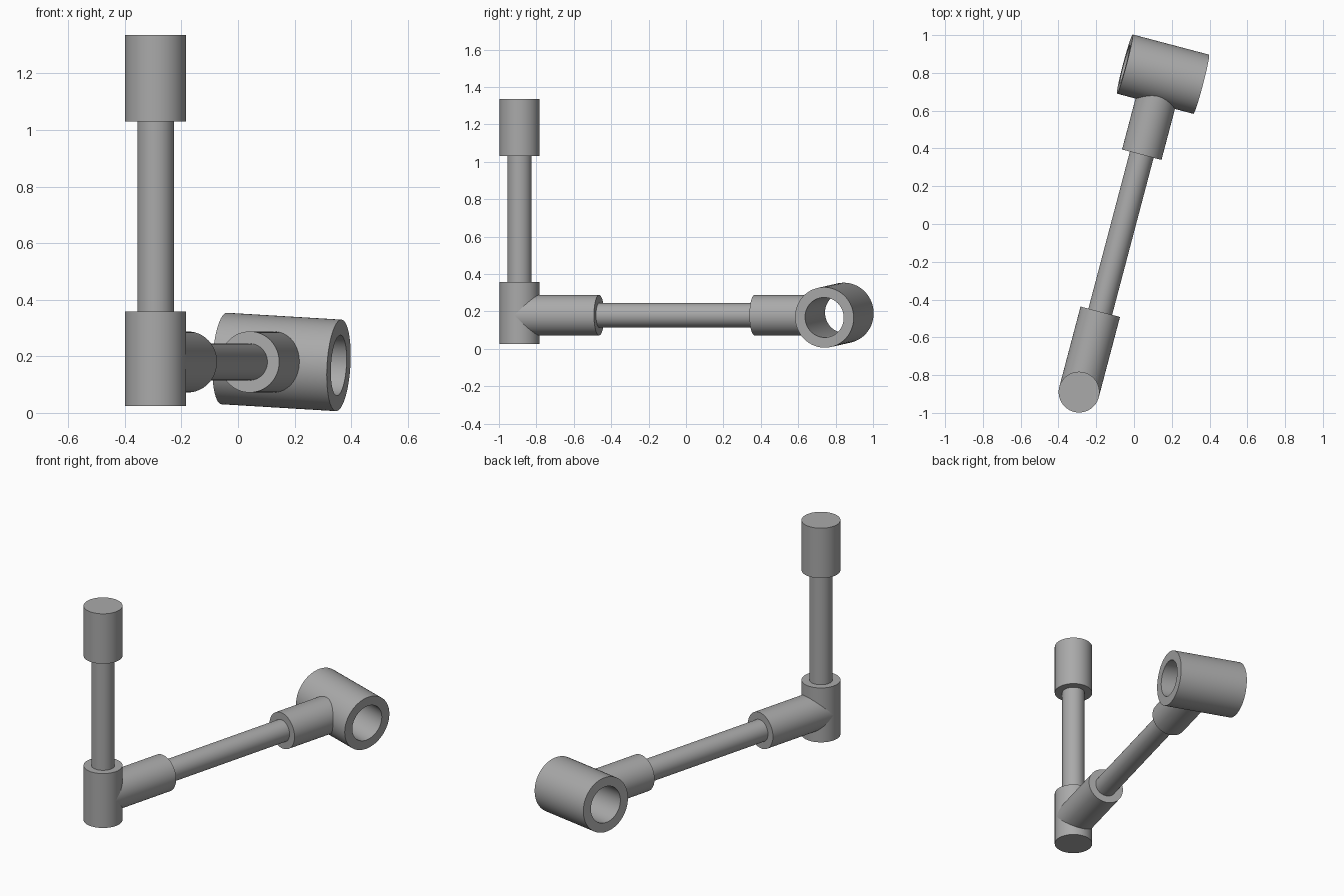
import bpy, math
from mathutils import Vector, Matrix

if "Cube" in bpy.data.objects:
    bpy.data.objects.remove(bpy.data.objects["Cube"])

grey = bpy.data.materials.new("plain grey")
grey.use_nodes = True
grey.diffuse_color = (0.4, 0.4, 0.4, 1)
grey.node_tree.nodes["Principled BSDF"].inputs["Base Color"].default_value = grey.diffuse_color

SIDES = 64
SLEEVE_R, ROD_R = 0.108, 0.065


def finish(obj, name):
    obj.name = name
    obj.data.materials.append(grey)
    bpy.ops.object.shade_smooth_by_angle(angle=math.radians(35))
    return obj


def rod(name, start, end, radius):
    """Solid cylinder between two points."""
    axis = end - start
    bpy.ops.mesh.primitive_cylinder_add(
        vertices=SIDES, radius=radius, depth=axis.length, location=(start + end) / 2,
        rotation=axis.to_track_quat('Z', 'Y').to_euler())
    return finish(bpy.context.object, name)


def tube(name, centre, axis, length, outer, inner):
    """Open pipe, spun from a rectangular wall section."""
    h = length / 2
    section = [(inner, -h), (outer, -h), (outer, h), (inner, h)]
    verts, faces = [], []
    for i in range(SIDES):
        a = math.tau * i / SIDES
        verts += [(r * math.cos(a), r * math.sin(a), z) for r, z in section]
        for k in range(4):
            j, n = (i + 1) % SIDES, (k + 1) % 4
            faces.append((4 * i + k, 4 * j + k, 4 * j + n, 4 * i + n))
    mesh = bpy.data.meshes.new(name)
    mesh.from_pydata(verts, [], faces)
    obj = bpy.data.objects.new(name, mesh)
    bpy.context.collection.objects.link(obj)
    obj.matrix_world = Matrix.Translation(centre) @ axis.to_track_quat('Z', 'Y').to_matrix().to_4x4()
    bpy.ops.object.select_all(action='DESELECT')
    obj.select_set(True)
    bpy.context.view_layer.objects.active = obj
    return finish(obj, name)


# Upright post with a foot sleeve and a top cap
def post(z):
    return Vector((-0.291, -0.89, z))


rod("foot_sleeve", post(0.025), post(0.358), SLEEVE_R)
rod("upright_rod", post(0.2), post(1.2), ROD_R)
rod("top_cap", post(1.03), post(1.336), SLEEVE_R)

# Level arm running back from the foot
turn = math.radians(14.8)
arm_dir = Vector((math.sin(turn), math.cos(turn), 0))
ARM_LENGTH = 1.741


def arm(d):
    return post(0.18) + arm_dir * d


rod("near_arm_sleeve", arm(0), arm(0.44), SLEEVE_R)
rod("arm_rod", arm(0.3), arm(1.45), ROD_R)
rod("far_arm_sleeve", arm(1.3), arm(ARM_LENGTH - 0.115), SLEEVE_R)

# Wide open collar across the arm's end, tipped slightly down
collar_axis = Vector((math.cos(turn), -math.sin(turn), -0.058))
tube("end_collar", arm(ARM_LENGTH), collar_axis, 0.419, 0.162, 0.107)
